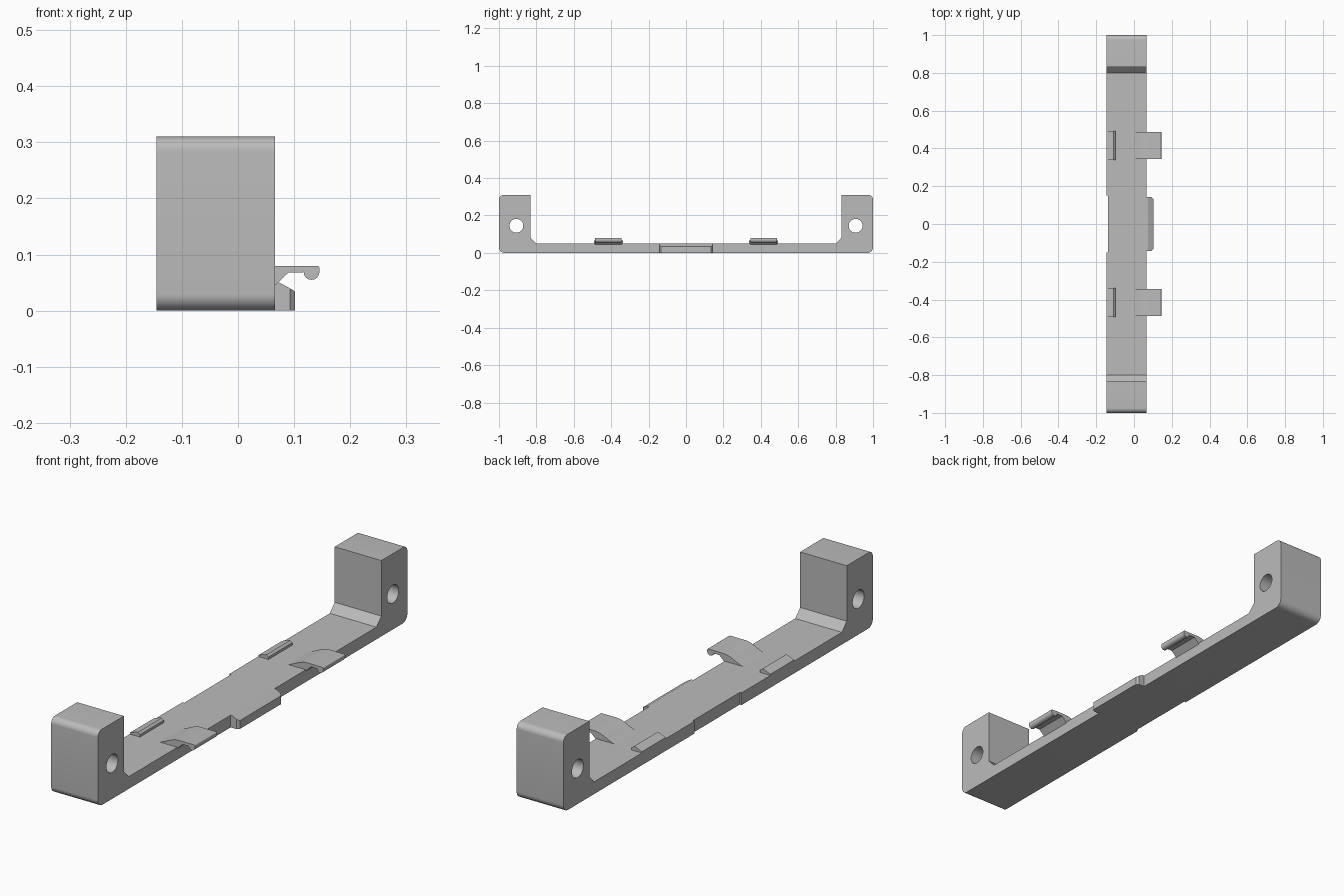
import bpy, bmesh, math
from mathutils import Vector

if "Cube" in bpy.data.objects:
    bpy.data.objects.remove(bpy.data.objects["Cube"], do_unlink=True)

grey = bpy.data.materials.new("plain grey")
grey.use_nodes = True
GREY = (0.5, 0.5, 0.5, 1)
grey.diffuse_color = GREY
grey.node_tree.nodes["Principled BSDF"].inputs["Base Color"].default_value = GREY


def arc(cx, cz, r, start, end, steps=10):
    """Points on a circular arc, angles in degrees."""
    angles = [math.radians(start + (end - start) * i / steps) for i in range(steps + 1)]
    return [(cx + r * math.cos(a), cz + r * math.sin(a)) for a in angles]


def prism(name, outline, axis, low, high):
    """Extrude an outline along x (yz outline), y (xz outline) or z (xy outline)."""
    place = {"x": lambda a, b: (low, a, b),
             "y": lambda a, b: (a, low, b),
             "z": lambda a, b: (a, b, low)}[axis]
    bm = bmesh.new()
    face = bm.faces.new([bm.verts.new(place(a, b)) for a, b in outline])
    moved = bmesh.ops.extrude_face_region(bm, geom=[face])["geom"]
    shift = Vector([high - low if axis == k else 0 for k in "xyz"])
    bmesh.ops.translate(bm, vec=shift, verts=[v for v in moved if isinstance(v, bmesh.types.BMVert)])
    bmesh.ops.recalc_face_normals(bm, faces=bm.faces)
    mesh = bpy.data.meshes.new(name)
    bm.to_mesh(mesh)
    bm.free()
    mesh.materials.append(grey)
    obj = bpy.data.objects.new(name, mesh)
    bpy.context.collection.objects.link(obj)
    return obj


def activate(obj):
    bpy.ops.object.select_all(action="DESELECT")
    obj.select_set(True)
    bpy.context.view_layer.objects.active = obj


def cut(obj, cutter):
    cutter.hide_render = True
    mod = obj.modifiers.new("cut", "BOOLEAN")
    mod.operation = "DIFFERENCE"
    mod.solver = "EXACT"
    mod.object = cutter
    activate(obj)
    bpy.ops.object.modifier_apply(modifier=mod.name)
    bpy.data.objects.remove(cutter, do_unlink=True)


BACK, EDGE = -0.145, 0.066   # the two long sides of the bracket
DECK, TOP = 0.05, 0.31       # deck surface and end block height

# U-shaped bracket: half outline, mirrored about the middle
half = arc(0.97, 0.03, 0.03, -90, 0) + arc(0.975, TOP - 0.025, 0.025, 0, 90)
half += [(0.832, TOP), (0.832, 0.083), (0.80, DECK)]
outline = half + [(-y, z) for y, z in reversed(half)]
bracket = prism("bracket", outline, "x", BACK, EDGE)

# Screw holes through the end blocks
for side in (-1, 1):
    cut(bracket, prism("hole_cutter", arc(side * 0.907, 0.145, 0.037, 0, 348.75, 31), "x", -0.3, 0.3))

# Shallow recess in the middle of the back edge
recess = [(-0.2, -0.152), (-0.137, -0.152), (-0.137, 0.152), (-0.2, 0.152)]
cut(bracket, prism("recess_cutter", recess, "z", -0.1, 0.2))
parts = [bracket]

# Centre tab with a sloped top and chamfered ends
tab = prism("centre_tab", [(0.06, 0), (0.102, 0), (0.102, 0.034), (0.094, 0.039),
                           (0.074, DECK), (0.06, DECK)], "y", -0.142, 0.142)
for side in (-1, 1):
    corner = [(0.09, side * 0.145), (0.11, side * 0.145), (0.11, side * 0.125)]
    cut(tab, prism("corner_cutter", corner, "z", -0.1, 0.2))
parts.append(tab)

# Clip arms: curved ramp, flat tongue, rounded hook under the tip
ramp = [(-0.03 + 0.1 * t, 0.048 + 0.032 * t * t * (3 - 2 * t)) for t in [i / 10 for i in range(11)]]
arm = ramp + [(0.141, 0.08)] + arc(0.141, 0.076, 0.004, 90, 0, 4)
arm += arc(0.131, 0.069, 0.014, 0, -180, 12)
arm += [(0.115, 0.068), (0.09, 0.068), (EDGE, 0.045), (-0.03, 0.045)]

# Catch ridges on the back edge
ridge = [(BACK, 0.045), (BACK, 0.055), (-0.116, 0.067), (-0.108, 0.067),
         (-0.099, 0.06), (-0.099, 0.045)]
for side, label in ((-1, "front"), (1, "rear")):
    middle = side * 0.415
    parts.append(prism(label + "_clip_arm", arm, "y", middle - 0.071, middle + 0.071))
    parts.append(prism(label + "_catch_ridge", ridge, "y", middle - 0.077, middle + 0.077))

for part in parts:
    activate(part)
    bpy.ops.object.shade_smooth_by_angle(angle=math.radians(25))
